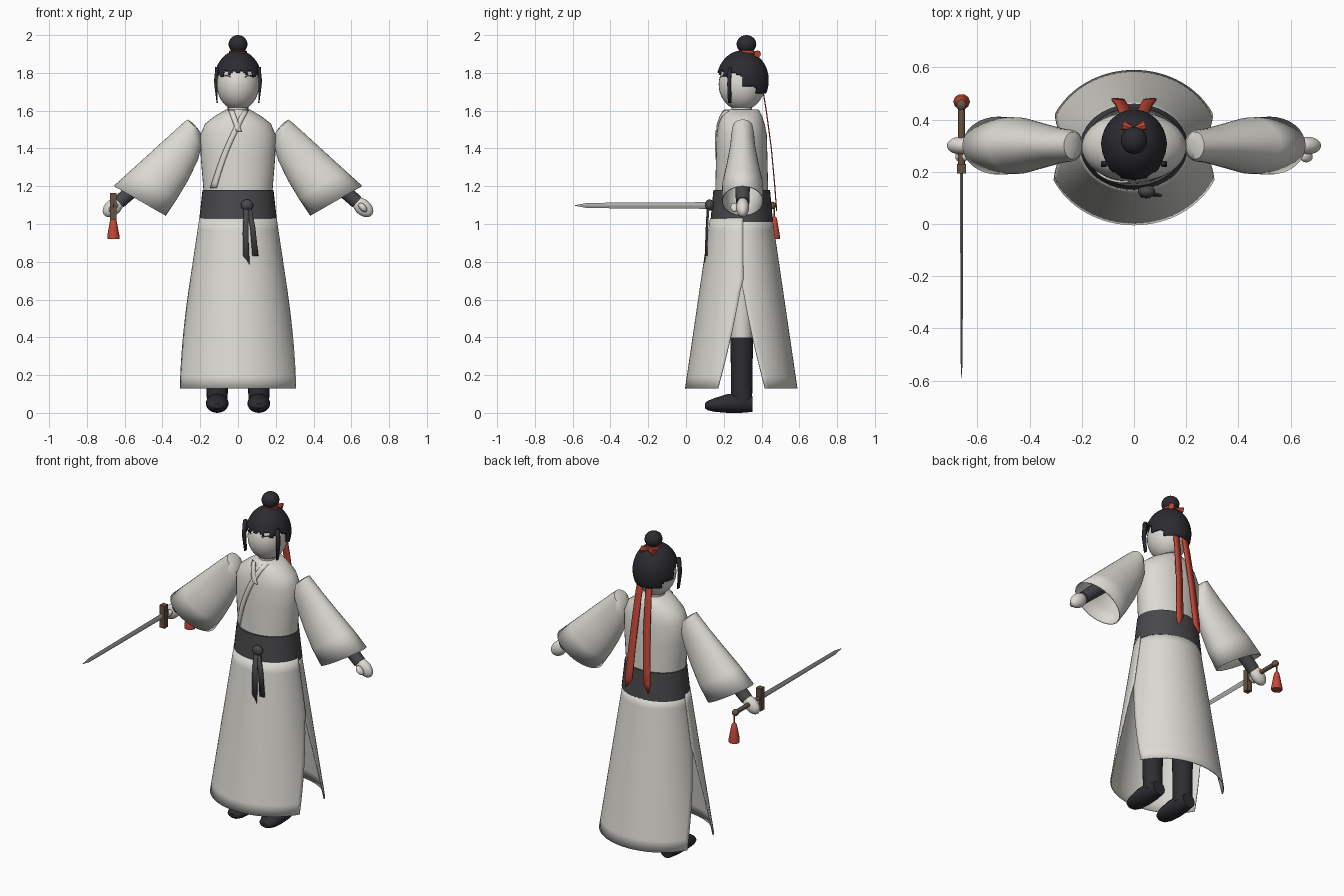
import bpy, bmesh, math
from mathutils import Vector

old = bpy.data.objects.get("Cube")
if old:
    bpy.data.objects.remove(old)


def material(name, r, g, b):
    m = bpy.data.materials.new(name)
    m.use_nodes = True
    m.diffuse_color = (r, g, b, 1)
    m.node_tree.nodes["Principled BSDF"].inputs["Base Color"].default_value = (r, g, b, 1)
    return m


ROBE = material("off white cloth", .71, .70, .65)
SKIN = material("pale skin", .72, .70, .65)
HAIR = material("black hair", .024, .024, .03)
BOOT = material("black leather", .026, .026, .032)
SASH = material("charcoal cloth", .065, .065, .07)
RED = material("red silk", .55, .065, .04)
WOOD = material("brown wood", .13, .085, .055)
STEEL = material("steel", .42, .42, .40)
CY = .295


def finish(name, bm, mat, thick=0, angle=40):
    bmesh.ops.recalc_face_normals(bm, faces=bm.faces)
    me = bpy.data.meshes.new(name)
    bm.to_mesh(me)
    bm.free()
    me.materials.append(mat)
    ob = bpy.data.objects.new(name, me)
    bpy.context.collection.objects.link(ob)
    if thick:
        mod = ob.modifiers.new("thickness", "SOLIDIFY")
        mod.thickness = thick
        mod.offset = 0
    bpy.ops.object.select_all(action="DESELECT")
    ob.select_set(True)
    bpy.context.view_layer.objects.active = ob
    bpy.ops.object.shade_smooth_by_angle(angle=math.radians(angle))
    return ob


def grid(bm, rows, closed=False):
    rows = [[bm.verts.new(p) for p in row] for row in rows]
    for a, b in zip(rows, rows[1:]):
        for i in range(len(a) - (not closed)):
            j = (i + 1) % len(a)
            bm.faces.new((a[i], a[j], b[j], b[i]))
    return rows


def loft(name, rings, mat, n=24, ends=(True, True), thick=0, angle=40):
    """Skin elliptical rings, each (centre, half axis, half axis)."""
    bm = bmesh.new()
    turn = [2 * math.pi * i / n for i in range(n)]
    rows = grid(bm, [[Vector(c) + Vector(u) * math.cos(t) + Vector(v) * math.sin(t)
                      for t in turn] for c, u, v in rings], True)
    for row, cap in zip((rows[0], rows[-1]), ends):
        if cap:
            bm.faces.new(row)
    return finish(name, bm, mat, thick, angle)


def upright(name, profile, mat, x=0, y=CY, **kw):
    """Loft of level rings, each (z, x radius, y radius)."""
    return loft(name, [((x, y, z), (a, 0, 0), (0, b, 0)) for z, a, b in profile], mat, **kw)


def rod(name, a, b, r0, r1, mat, n=16):
    a, b = Vector(a), Vector(b)
    u = (b - a).orthogonal().normalized()
    v = (b - a).normalized().cross(u)
    return loft(name, [(a, u * r0, v * r0), (b, u * r1, v * r1)], mat, n)


def ball(name, loc, size, mat, tilt=0):
    bm = bmesh.new()
    bmesh.ops.create_uvsphere(bm, u_segments=32, v_segments=20, radius=1)
    bmesh.ops.scale(bm, vec=size, verts=bm.verts)
    ob = finish(name, bm, mat)
    ob.location = loc
    ob.rotation_euler.y = tilt
    return ob


def strip(name, pts, widths, mat, thick=.006):
    """Flat band along a path, spread in x."""
    bm = bmesh.new()
    grid(bm, [[(x - w / 2, y, z), (x + w / 2, y, z)] for (x, y, z), w in zip(pts, widths)])
    return finish(name, bm, mat, thick)


def box(name, loc, size, mat):
    bm = bmesh.new()
    bmesh.ops.create_cube(bm, size=1)
    bmesh.ops.scale(bm, vec=size, verts=bm.verts)
    ob = finish(name, bm, mat)
    ob.location = loc
    return ob


# Torso, neck and belt
CHEST = [(1.18, .183, .14), (1.35, .197, .136), (1.47, .2, .133),
         (1.53, .175, .122), (1.57, .125, .108), (1.605, .065, .09)]
upright("robe_torso", CHEST, ROBE, n=40, angle=60)
upright("neck", [(1.55, .05, .055), (1.66, .05, .055)], SKIN)
upright("belt", [(1.01, .207, .166), (1.18, .188, .15)], SASH, n=40)


# Crossed collar bands lying on the chest
def chest_y(x, z):
    for (z0, a0, b0), (z1, a1, b1) in zip(CHEST, CHEST[1:]):
        if z0 <= z <= z1:
            t = (z - z0) / (z1 - z0)
            a, b = a0 + (a1 - a0) * t, b0 + (b1 - b0) * t
            return CY - b * math.sqrt(max(.1, 1 - (x / a) ** 2))
    return CY


def collar(name, x0, z0, x1, z1, bow):
    bm, rows = bmesh.new(), []
    for i in range(15):
        t = i / 14
        x = x0 + (x1 - x0) * t - bow * math.sin(math.pi * t)
        z = z0 + (z1 - z0) * t
        rows.append([(x + d, chest_y(x + d, z) - .005, z) for d in (-.015, 0, .015)])
    grid(bm, rows)
    finish(name, bm, ROBE, .009)


collar("collar_under", -.035, 1.6, .005, 1.49, 0)
collar("collar_over", .04, 1.6, -.13, 1.19, .015)


# Split skirt: two panels that part toward the hem
def skirt(name, middle, out):
    bm, rows = bmesh.new(), []
    for i in range(15):
        t = i / 14
        z = 1.03 - .90 * t
        half = math.pi / 2 - math.radians(25) * (.69 - z) / .56 if z < .69 else math.pi / 2 + .04
        rx, ry = .2 + .135 * t + out, .163 + .132 * t + out
        angles = [middle + half * (k / 16 - 1) for k in range(33)]
        rows.append([(rx * math.cos(a), CY + ry * math.sin(a), z) for a in angles])
    grid(bm, rows)
    finish(name, bm, ROBE, .006)


skirt("skirt_front", -math.pi / 2, .002)
skirt("skirt_back", math.pi / 2, -.003)

# Belt knot and hanging ends
ball("belt_knot", (.048, .125, 1.1), (.033, .025, .03), SASH)
strip("sash_end_long", [(.045, .115, 1.1), (.04, .108, .95), (.045, .102, .765)], [.028, .03, .034], SASH, .01)
strip("sash_end_short", [(.055, .12, 1.1), (.078, .112, .98), (.092, .108, .83)], [.026, .028, .032], SASH, .01)

# Sleeve outline: upper x, z, lower x, z, half depth
SLEEVE = [(.245, 1.535, .225, 1.515, .025), (.268, 1.55, .202, 1.485, .05),
          (.295, 1.527, .196, 1.41, .058), (.36, 1.468, .215, 1.34, .064),
          (.46, 1.377, .265, 1.235, .083), (.56, 1.286, .325, 1.135, .105),
          (.655, 1.2, .385, 1.045, .108)]

for s, side in ((1, "left"), (-1, "right")):
    # Sleeves, arms and hands
    loft(side + "_sleeve", [((s * (a + c) / 2, .3, (b + d) / 2), (s * (a - c) / 2, 0, (b - d) / 2), (0, w, 0))
                            for a, b, c, d, w in SLEEVE], ROBE, n=32, ends=(True, False), thick=.006, angle=60)
    rod(side + "_forearm", (s * .36, .3, 1.36), (s * .63, .3, 1.115), .045, .036, SASH)
    ball(side + "_hand", (s * .662, .3, 1.088), (.062, .034, .042), SKIN, s * .72)
    ball(side + "_thumb", (s * .66, .258, 1.088), (.03, .022, .017), SKIN, s * .8)

    # Legs and boots
    upright(side + "_trouser_leg", [(.38, .056, .056), (1.0, .07, .07)], ROBE, x=s * .11)
    upright(side + "_boot_shaft", [(.05, .055, .055), (.4, .06, .06)], BOOT, x=s * .11)
    loft(side + "_boot_foot", [((s * .11, y, (lo + hi) / 2), (w, 0, 0), (0, 0, (hi - lo) / 2))
                               for y, w, lo, hi in ((.352, .042, .005, .09), (.29, .055, 0, .105), (.22, .06, 0, .1),
                                                    (.15, .056, .006, .078), (.115, .042, .014, .064),
                                                    (.1, .02, .025, .05))], BOOT)

    # Sidelocks, brows and eyes
    strip(side + "_sidelock", [(s * .112, .232, 1.83), (s * .118, .228, 1.74), (s * .11, .232, 1.64)],
          [.018, .016, .006], HAIR, .02)
    eye = []
    for k in range(5):
        x, z = .04 + .011 * k, 1.779 + .007 * math.sin(math.pi * k / 4)
        y = CY - .122 * math.sqrt(1 - (x / .112) ** 2 - ((z - 1.738) / .136) ** 2) - .002
        eye.append(((s * x, y, z), (.003, 0, .001), (0, .003, .003)))
    loft(side + "_eye", eye, HAIR, n=6)

    # Hair ribbons and bow loops
    strip(side + "_hair_ribbon", [(s * .022, .37, 1.89), (s * .03, .405, 1.72), (s * .035, .425, 1.6),
                                  (s * .045, .452, 1.4), (s * .057, .47, 1.2), (s * .062, .476, 1.12),
                                  (s * .078, .48, 1.07)],
          [.03, .04, .044, .046, .048, .048, .006], RED)
    rod(side + "_bow_loop", (0, .365, 1.905), (s * .042, .378, 1.9), .006, .02, RED, 8)

# Head, hair cap, topknot and band
ball("head", (0, CY, 1.738), (.112, .122, .136), SKIN)
bm = bmesh.new()
bmesh.ops.create_uvsphere(bm, u_segments=72, v_segments=48, radius=1)
bmesh.ops.scale(bm, vec=(.122, .134, .155), verts=bm.verts)
bmesh.ops.translate(bm, vec=(0, .3, 1.76), verts=bm.verts)


def hairline(p):
    if p.y > .37:
        return 1.69
    if p.y > .3:
        return 1.73
    return 1.772 + .03 * abs(math.sin(p.x * 75)) + (.012 if abs(p.x) < .08 else 0)


cut = [f for f in bm.faces if f.calc_center_median().z < hairline(f.calc_center_median())]
bmesh.ops.delete(bm, geom=cut, context="FACES")
finish("hair_cap", bm, HAIR, .008)
ball("topknot", (0, .32, 1.952), (.05, .052, .048), HAIR)
upright("topknot_band", [(1.895, .046, .046), (1.918, .043, .043)], RED, y=.32)

# Sword: blade, guard, grip, pommel and tassel
SX, SZ = -.66, 1.098
loft("sword_blade", [((SX, y, SZ), (w, 0, 0), (0, 0, h)) for y, w, h in
                     ((.2, .006, .018), (-.52, .004, .014), (-.59, .0006, .001))], STEEL, n=4, angle=10)
box("sword_guard", (SX, .212, SZ - .005), (.034, .036, .14), WOOD)
rod("sword_grip", (SX, .2, SZ), (SX, .45, SZ), .013, .013, WOOD)
ball("sword_pommel", (SX, .455, SZ), (.02, .022, .02), WOOD)
rod("tassel_cord", (SX, .468, SZ), (SX, .468, 1.02), .004, .004, RED, 8)
upright("tassel", [(.92, .032, .03), (.94, .032, .03), (1.01, .019, .018), (1.03, .014, .014), (1.04, .006, .006)],
        RED, x=SX, y=.468, n=10)
